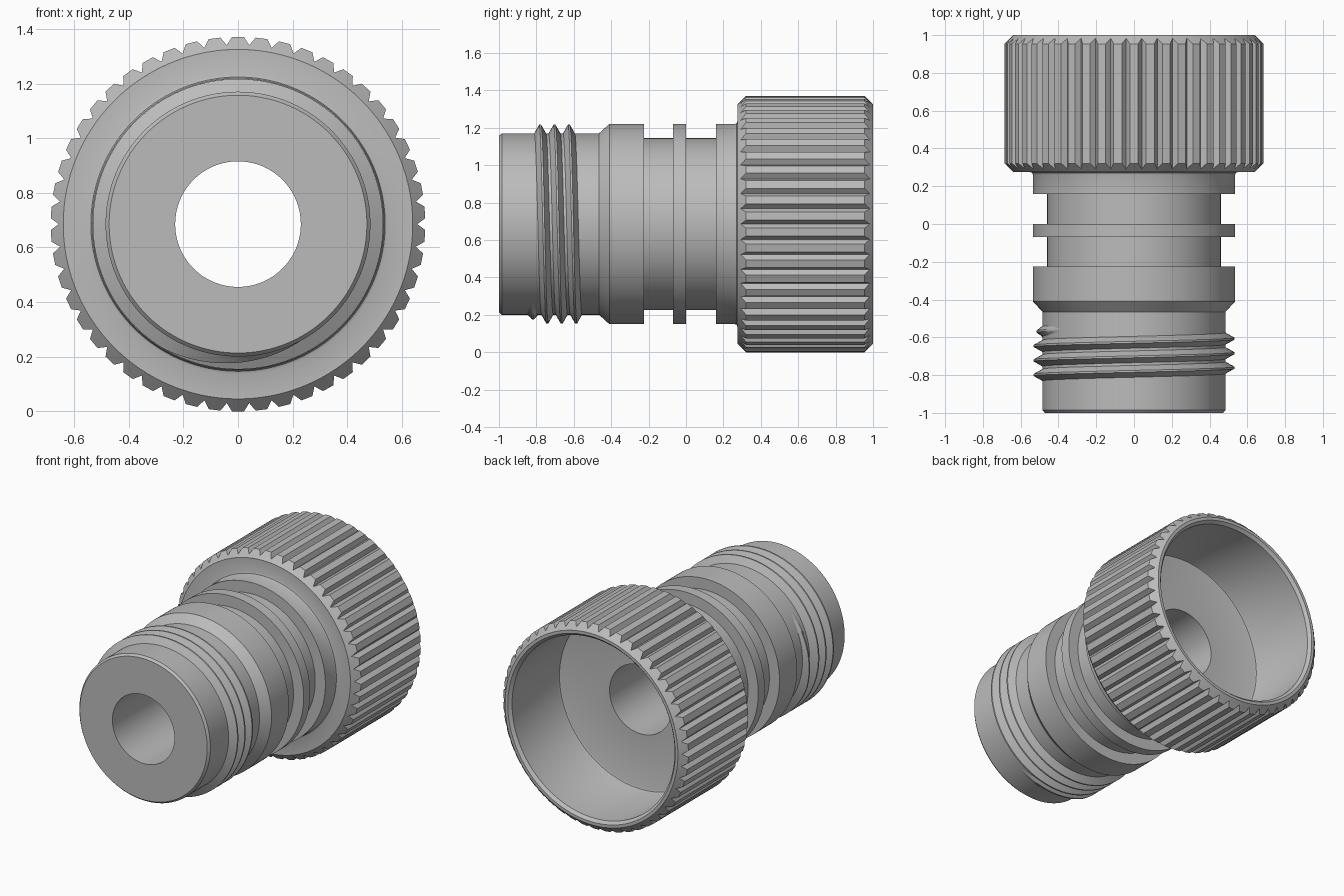
import bpy
import math

cube = bpy.data.objects.get("Cube")
if cube:
    bpy.data.objects.remove(cube, do_unlink=True)

AXIS_Z = 0.685   # height of the fitting's axis, which runs along y
SEGMENTS = 150

metal = bpy.data.materials.new("grey metal")
metal.use_nodes = True
metal.diffuse_color = (0.5, 0.5, 0.5, 1)
metal.node_tree.nodes["Principled BSDF"].inputs["Base Color"].default_value = (0.5, 0.5, 0.5, 1)


def polar(radius, angle, y):
    """Point around the y axis; angle 0 is straight up."""
    return (radius * math.sin(angle), y, AXIS_Z + radius * math.cos(angle))


def grid_object(name, rings, wrap_ring, wrap_rows, caps=False, smooth=25):
    """Skin a list of equally long vertex rows."""
    n, rows = len(rings[0]), len(rings)
    verts = [p for ring in rings for p in ring]
    faces = []
    for i in range(rows if wrap_rows else rows - 1):
        a, b = i * n, (i + 1) % rows * n
        for j in range(n if wrap_ring else n - 1):
            k = (j + 1) % n
            faces.append((a + j, b + j, b + k, a + k))
    if caps:
        faces.append(tuple(range(n)))
        faces.append(tuple(reversed(range((rows - 1) * n, rows * n))))
    mesh = bpy.data.meshes.new(name)
    mesh.from_pydata(verts, [], faces)
    mesh.materials.append(metal)
    obj = bpy.data.objects.new(name, mesh)
    bpy.context.collection.objects.link(obj)
    bpy.ops.object.select_all(action="DESELECT")
    obj.select_set(True)
    bpy.context.view_layer.objects.active = obj
    bpy.ops.object.mode_set(mode="EDIT")
    bpy.ops.mesh.select_all(action="SELECT")
    bpy.ops.mesh.normals_make_consistent(inside=False)
    bpy.ops.object.mode_set(mode="OBJECT")
    bpy.ops.object.shade_smooth_by_angle(angle=math.radians(smooth))
    return obj


# Turned body: outside from nose to knob face, then rim, socket and bore (y, radius)
profile = [
    (-1, 0.23), (-1, 0.472), (-0.985, 0.485), (-0.465, 0.485),
    (-0.41, 0.535), (-0.225, 0.535), (-0.225, 0.46), (-0.07, 0.46),
    (-0.07, 0.535), (0, 0.535), (0, 0.46), (0.16, 0.46),
    (0.16, 0.535), (0.26, 0.535), (0.271, 0.539), (0.275, 0.55), (0.275, 0.64),
    (0.33, 0.64), (0.95, 0.64),
    (1, 0.64), (1, 0.62), (0.98, 0.602), (0.495, 0.602), (0.484, 0.598),
    (0.48, 0.587), (0.48, 0.23),
]
angles = [math.tau * i / SEGMENTS for i in range(SEGMENTS)]
grid_object("turned_body", [[polar(r, a, y) for a in angles] for y, r in profile],
            True, True)

# Knurled grip: flat crests and V grooves, chamfered at both ends
TEETH, CREST, VALLEY, FACE = 50, 0.686, 0.657, 0.64
outline = []
for t in range(TEETH):
    for offset, r in ((-0.25, CREST), (0.25, CREST), (0.5, VALLEY)):
        outline.append(((t + offset) * math.tau / TEETH, r))
grip_rings = [
    [polar(FACE, a, 0.275) for a, r in outline],
    [polar(r, a, 0.275 + r - FACE) for a, r in outline],
    [polar(r, a, 1 - (r - FACE)) for a, r in outline],
    [polar(FACE, a, 1) for a, r in outline],
]
grid_object("knurled_grip", grip_rings, True, False, smooth=15)

# Right-handed screw thread with tapering ends
PITCH, START, END, STEPS = 0.077, -0.825, -0.56, 96
ROOT, TIP = 0.475, 0.532
turns = (END - START) / PITCH
first = (START + 0.78) / PITCH
count = round(turns * STEPS)
thread = []
for i in range(count + 1):
    done = turns * i / count
    height = min(1, 0.15 + 5 * done, 0.15 + 5 * (turns - done))
    tip = ROOT + (TIP - ROOT) * height
    angle, y = (first + done) * math.tau, START + done * PITCH
    thread.append([polar(r, angle, y + dy) for dy, r in
                   ((-0.037, ROOT), (-0.005, tip), (0.005, tip), (0.037, ROOT))])
grid_object("screw_thread", thread, True, False, caps=True)
